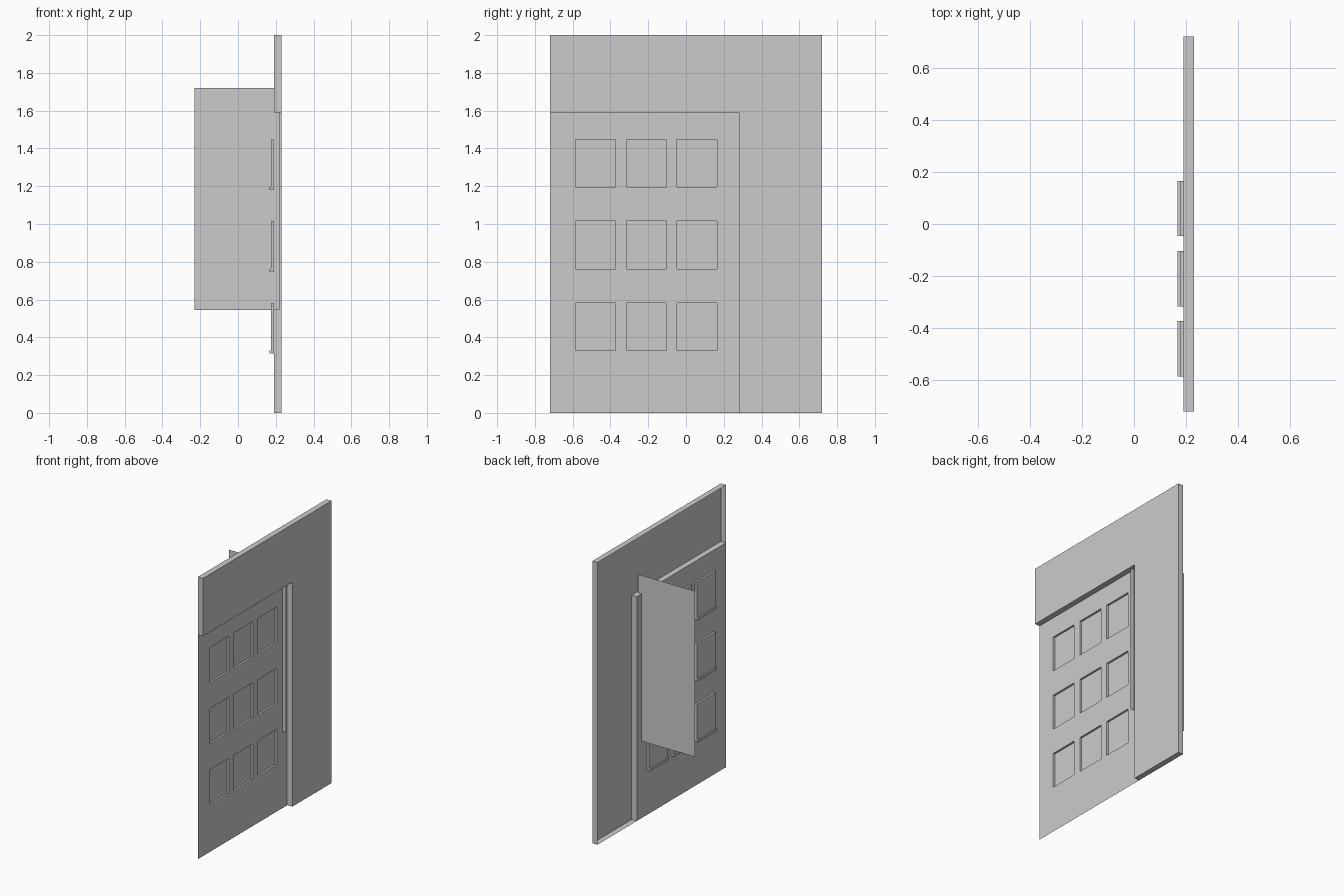
import bpy, bmesh
from mathutils import Vector

if "Cube" in bpy.data.objects:
    bpy.data.objects.remove(bpy.data.objects["Cube"])

FRONT, BACK = 0.23, 0.19          # outer face of the wall, recessed panel plane
Y0, Y1, JAMB = -0.72, 0.72, 0.28  # wall ends and opening edge
LINTEL, TOP = 1.59, 2.0
WIN_Y, WIN_Z = (-0.585, -0.316, -0.047), (0.33, 0.763, 1.196)
WIN_W, WIN_H = 0.212, 0.252


def finish(bm, name, facing=None):
    """Make an object; open shells are turned so their largest face looks along 'facing'."""
    bmesh.ops.recalc_face_normals(bm, faces=bm.faces)
    bm.normal_update()
    if facing:
        big = max(bm.faces, key=lambda f: f.calc_area())
        if big.normal.dot(Vector(facing)) < 0:
            bmesh.ops.reverse_faces(bm, faces=bm.faces)
    mesh = bpy.data.meshes.new(name)
    bm.to_mesh(mesh)
    bm.free()
    obj = bpy.data.objects.new(name, mesh)
    bpy.context.collection.objects.link(obj)
    return obj


# Wall surround: L-shaped front face with a rim folded back, open behind
bm = bmesh.new()
outline = [(JAMB, 0), (Y1, 0), (Y1, TOP), (Y0, TOP), (Y0, LINTEL), (JAMB, LINTEL)]
front = [bm.verts.new((FRONT, y, z)) for y, z in outline]
back = [bm.verts.new((BACK, y, z)) for y, z in outline]
bm.faces.new(front)
for i in range(len(outline)):
    j = (i + 1) % len(outline)
    bm.faces.new((front[i], back[i], back[j], front[j]))
finish(bm, "wall_surround", (1, 0, 0))

# Recessed panel: a grid sheet whose window cells are pushed back
bm = bmesh.new()
ys = [Y0] + [v for y in WIN_Y for v in (y, y + WIN_W)] + [JAMB]
zs = [0] + [v for z in WIN_Z for v in (z, z + WIN_H)] + [LINTEL]
grid = [[bm.verts.new((BACK, y, z)) for z in zs] for y in ys]
windows = []
for i in range(len(ys) - 1):
    for j in range(len(zs) - 1):
        f = bm.faces.new((grid[i][j], grid[i + 1][j], grid[i + 1][j + 1], grid[i][j + 1]))
        if i % 2 and j % 2:
            windows.append(f)
panes = bmesh.ops.extrude_discrete_faces(bm, faces=windows)["faces"]
for f in panes:
    bmesh.ops.translate(bm, verts=f.verts, vec=(-0.014, 0, 0))
finish(bm, "window_panel", (1, 0, 0))

# Window sills: a thin ledge under each window
bm = bmesh.new()
sx0, sx1, sill_h = 0.167, BACK, 0.016
for y in WIN_Y:
    for z in WIN_Z:
        vs = bmesh.ops.create_cube(bm, size=1)["verts"]
        bmesh.ops.scale(bm, verts=vs, vec=(sx1 - sx0, WIN_W, sill_h))
        bmesh.ops.translate(bm, verts=vs, vec=((sx0 + sx1) / 2, y + WIN_W / 2, z - sill_h / 2))
finish(bm, "window_sills")

# Upright sheet crossing the panel
bm = bmesh.new()
bm.faces.new([bm.verts.new((x, 0.225, z)) for x, z in
              ((-0.23, 0.545), (0.22, 0.545), (0.22, 1.72), (-0.23, 1.72))])
finish(bm, "cross_sheet", (0, -1, 0))
